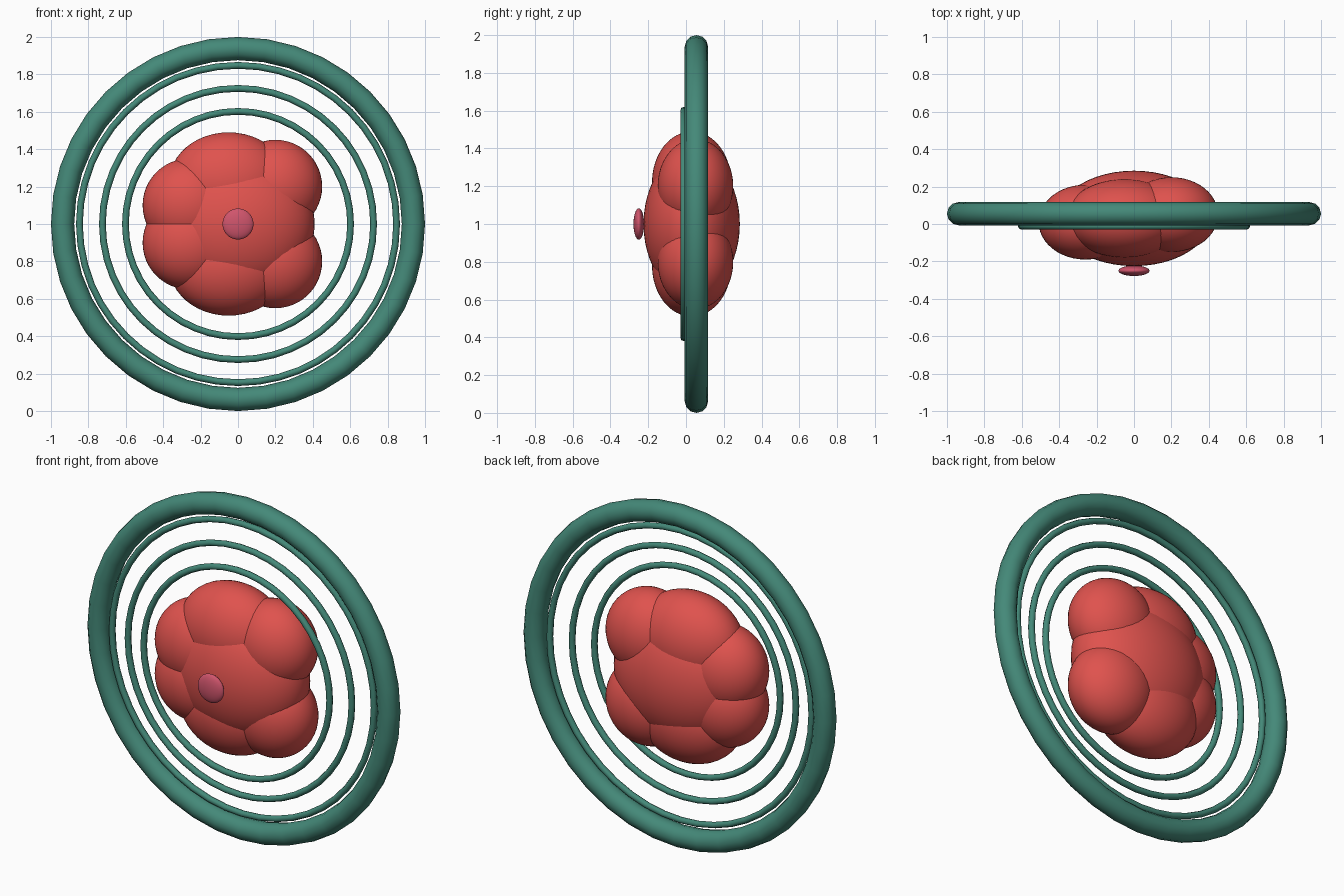
import bpy
import math

if "Cube" in bpy.data.objects:
    bpy.data.objects.remove(bpy.data.objects["Cube"])


def material(name, rgb):
    m = bpy.data.materials.new(name)
    m.diffuse_color = (*rgb, 1.0)
    m.use_nodes = True
    m.node_tree.nodes["Principled BSDF"].inputs["Base Color"].default_value = m.diffuse_color
    return m


GREEN = material("sea_green", (0.058, 0.25, 0.19))
RED = material("coral_red", (0.74, 0.085, 0.075))
PINK = material("rose_pink", (0.63, 0.09, 0.15))


def finish(name, mat):
    ob = bpy.context.object
    ob.name = name
    ob.data.materials.append(mat)
    bpy.ops.object.shade_smooth()
    return ob


def ring(name, major, minor, y, segments, sides):
    """Upright ring facing the front."""
    bpy.ops.mesh.primitive_torus_add(
        major_radius=major, minor_radius=minor, major_segments=segments,
        minor_segments=sides, location=(0, y, 1), rotation=(math.pi / 2, 0, 0))
    return finish(name, GREEN)


def ellipsoid(name, center, radii, mat):
    bpy.ops.mesh.primitive_uv_sphere_add(
        segments=48, ring_count=24, radius=1, location=center,
        rotation=(0, 0, 0))
    bpy.context.object.scale = radii
    return finish(name, mat)


# Thick outer rim
ring("outer_rim", 0.938, 0.062, 0.055, 40, 12)

# Three thin rings, each set a little further back than the last
for i in range(3):
    ring(f"thin_ring_{i + 1}", 0.602 + 0.123 * i, 0.018, -0.012 + 0.03 * i, 48, 8)

# Lumpy body: a core and three lobes mirrored above and below it
ellipsoid("body_core", (0, 0.03, 1), (0.41, 0.255, 0.38), RED)
lobes = {
    "right_lobe": ((0.20, 0.05, 0.20), (0.25, 0.20, 0.25)),
    "middle_lobe": ((-0.05, 0.03, 0.22), (0.32, 0.21, 0.27)),
    "left_lobe": ((-0.26, 0.01, 0.10), (0.25, 0.20, 0.25)),
}
for name, ((x, y, dz), radii) in lobes.items():
    for side, sign in (("upper", 1), ("lower", -1)):
        ellipsoid(f"{side}_{name}", (x, y, 1 + sign * dz), radii, RED)

# Flat button floating at the front
ellipsoid("front_button", (0, -0.25, 1), (0.083, 0.028, 0.083), PINK)
